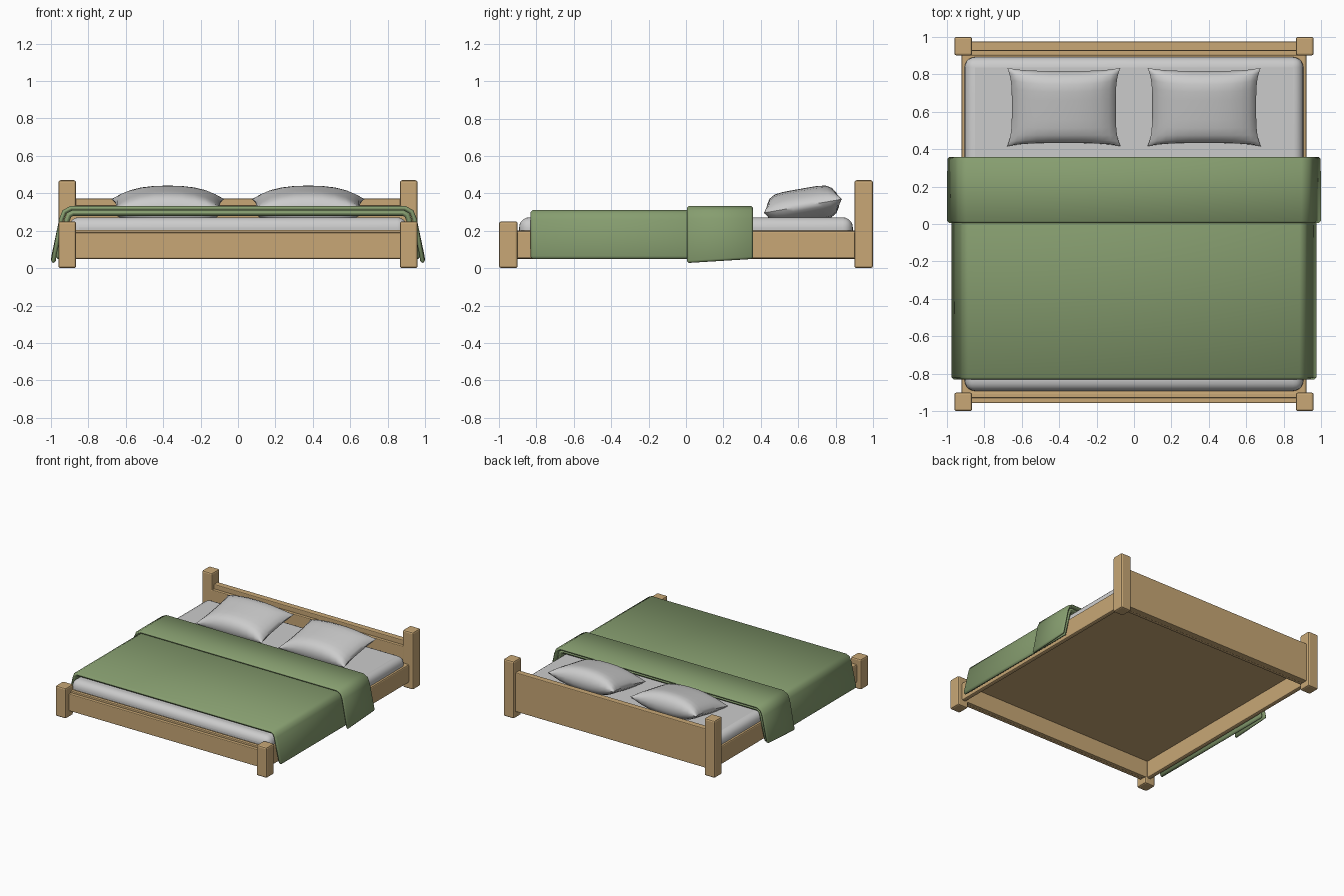
import bpy, math
from mathutils import Matrix, Vector

if "Cube" in bpy.data.objects:
    bpy.data.objects.remove(bpy.data.objects["Cube"])


def material(name, rgb):
    m = bpy.data.materials.new(name)
    m.diffuse_color = (*rgb, 1)
    m.use_nodes = True
    m.node_tree.nodes["Principled BSDF"].inputs["Base Color"].default_value = m.diffuse_color
    return m


WOOD = material("wood", (0.58, 0.39, 0.18))
GREEN = material("green_cloth", (0.24, 0.34, 0.16))


def make(name, verts, faces, mat=None):
    me = bpy.data.meshes.new(name)
    me.from_pydata(verts, [], faces)
    me.update()
    ob = bpy.data.objects.new(name, me)
    bpy.context.collection.objects.link(ob)
    if mat:
        me.materials.append(mat)
    return ob


def bevel(ob, width, segments):
    b = ob.modifiers.new("bevel", "BEVEL")
    b.width, b.segments, b.limit_method = width, segments, "ANGLE"


def smooth(ob, angle):
    bpy.ops.object.select_all(action="DESELECT")
    ob.select_set(True)
    bpy.context.view_layer.objects.active = ob
    bpy.ops.object.shade_smooth_by_angle(angle=math.radians(angle))


def box(name, x, y, z, mat=None, bev=0.0, seg=2):
    verts = [(a, b, c) for a in x for b in y for c in z]
    faces = [(0, 1, 3, 2), (4, 6, 7, 5), (0, 4, 5, 1), (2, 3, 7, 6), (0, 2, 6, 4), (1, 5, 7, 3)]
    ob = make(name, verts, faces, mat)
    if bev:
        bevel(ob, bev, seg)
    return ob


# Corner posts and side rails
for s, side in ((-1, "left"), (1, "right")):
    px = sorted((s * 0.865, s * 0.96))
    box(f"front_post_{side}", px, (-1.0, -0.9), (0, 0.25), WOOD, 0.012)
    box(f"back_post_{side}", px, (0.9, 1.0), (0, 0.47), WOOD, 0.012)
    box(f"side_rail_{side}", sorted((s * 0.885, s * 0.922)), (-0.92, 0.92), (0.05, 0.2), WOOD, 0.01)

# Footboard and headboard, each with a thin inner ledge
box("footboard", (-0.88, 0.88), (-0.957, -0.925), (0.05, 0.19), WOOD, 0.006)
box("footboard_ledge", (-0.88, 0.88), (-0.93, -0.9), (0.05, 0.205), WOOD, 0.006)
box("headboard", (-0.88, 0.88), (0.925, 0.975), (0.05, 0.372), WOOD, 0.006)
box("headboard_ledge", (-0.88, 0.88), (0.9, 0.93), (0.05, 0.335), WOOD, 0.006)

# Base panel and mattress
box("base_panel", (-0.9, 0.9), (-0.91, 0.91), (0.19, 0.2), WOOD)
mattress = box("mattress", (-0.905, 0.905), (-0.892, 0.892), (0.2, 0.272))
# round the upright corners and the top rim, leaving the underside flat
weights = mattress.data.attributes.new("bevel_weight_edge", "FLOAT", "EDGE")
for e in mattress.data.edges:
    zs = [mattress.data.vertices[i].co.z for i in e.vertices]
    weights.data[e.index].value = 1.0 if max(zs) > 0.25 else 0.0
bevel(mattress, 0.055, 5)
mattress.modifiers["bevel"].limit_method = "WEIGHT"
smooth(mattress, 40)


# Blanket sheets: half profile from hem to top, mirrored and run along y
def sheet(name, half, y0, y1, hem1, thick, bev):
    verts = []
    for y, hem in ((y0, half[0][1]), (y1, hem1)):
        prof = [(half[0][0], hem)] + half[1:]
        verts += [(-x, y, z) for x, z in prof] + [(x, y, z) for x, z in reversed(prof)]
    n = 2 * len(half)
    ob = make(name, verts, [(i, i + 1, n + i + 1, n + i) for i in range(n - 1)], GREEN)
    so = ob.modifiers.new("thickness", "SOLIDIFY")
    so.thickness, so.offset, so.use_even_offset = thick, -1, True
    bevel(ob, bev, 1)
    ob.modifiers["bevel"].angle_limit = math.radians(60)
    smooth(ob, 35)


sheet("blanket", [(0.977, 0.052), (0.928, 0.262), (0.915, 0.295), (0.885, 0.31)],
      -0.832, 0.345, 0.052, 0.03, 0.013)
sheet("blanket_fold", [(1.0, 0.03), (0.955, 0.265), (0.937, 0.31), (0.895, 0.332)],
      0.005, 0.358, 0.052, 0.024, 0.01)


# Pillows: two puffed grids joined at a pinched seam, leaning on the headboard side
def pillow(name, cx):
    n = 12
    ts = [math.sin(math.pi / 2 * (2 * i / n - 1)) for i in range(n + 1)]
    tilt = Matrix.Translation((cx, 0.625, 0.332)) @ Matrix.Rotation(math.radians(10), 4, "X")
    verts, index, faces = [], {}, []
    for s in (1, -1):
        for i, u in enumerate(ts):
            for j, v in enumerate(ts):
                rim = i in (0, n) or j in (0, n)
                if rim and s < 0:
                    index[s, i, j] = index[1, i, j]
                    continue
                h = 0.093 * max(0, 1 - abs(u) ** 2.4) ** 0.6 * max(0, 1 - v ** 6) ** 0.55
                x = u * (0.278 + 0.025 * v ** 4)
                y = v * (0.196 + 0.017 * u ** 4)
                index[s, i, j] = len(verts)
                verts.append(tilt @ Vector((x, y, s * h)))
        for i in range(n):
            for j in range(n):
                q = [index[s, i, j], index[s, i + 1, j], index[s, i + 1, j + 1], index[s, i, j + 1]]
                faces.append(q if s > 0 else q[::-1])
    smooth(make(name, verts, faces), 50)


pillow("pillow_left", -0.375)
pillow("pillow_right", 0.375)
